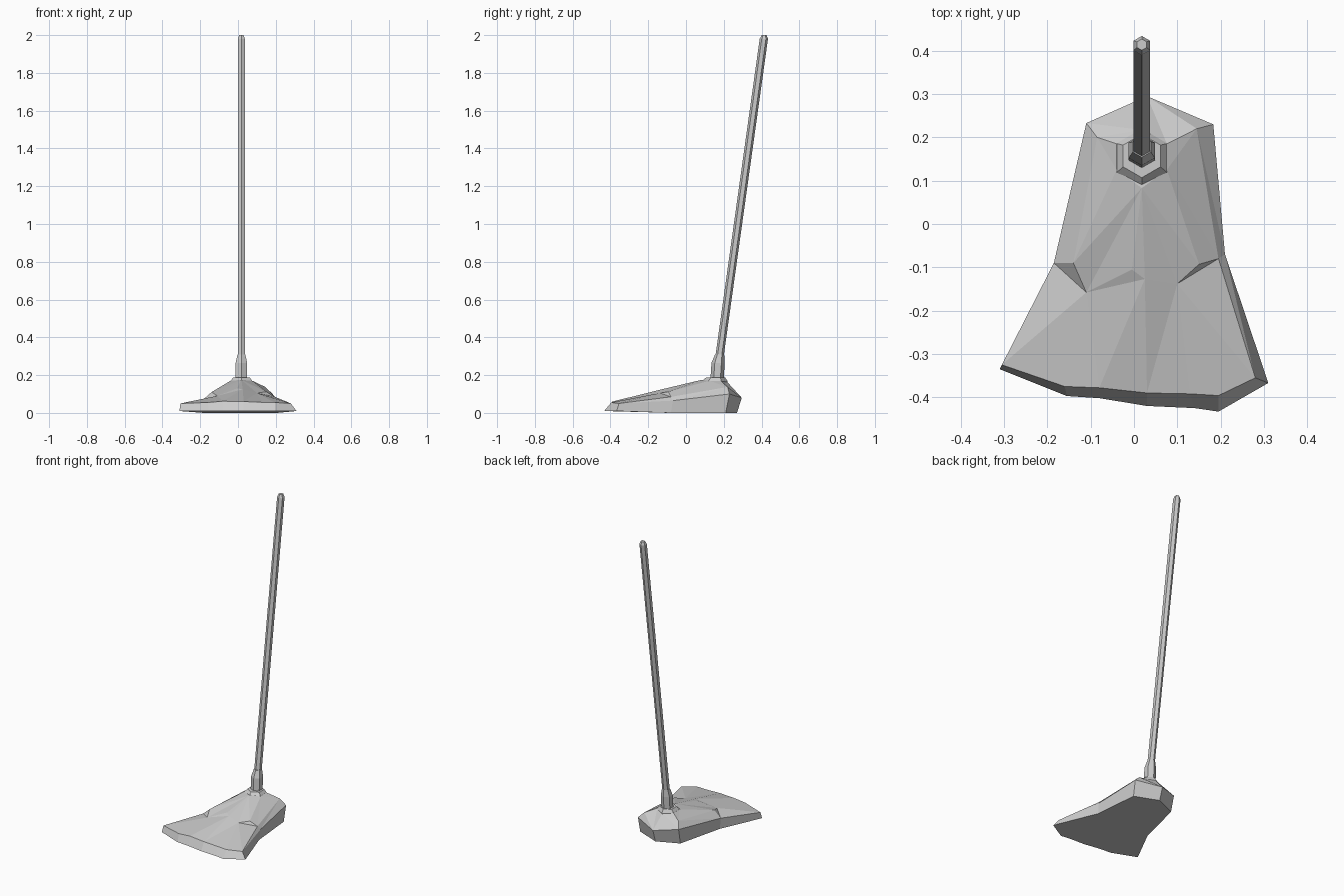
import bpy, bmesh, math
from mathutils import Vector
from mathutils.geometry import delaunay_2d_cdt

if "Cube" in bpy.data.objects:
    bpy.data.objects.remove(bpy.data.objects["Cube"])


def finish(bm, name):
    bmesh.ops.recalc_face_normals(bm, faces=bm.faces[:])
    mesh = bpy.data.meshes.new(name)
    bm.to_mesh(mesh)
    bm.free()
    obj = bpy.data.objects.new(name, mesh)
    bpy.context.collection.objects.link(obj)
    return obj


def hex_stack(name, rings):
    """Six-sided tube through rings of (y, z, radius), points facing +-y."""
    bm = bmesh.new()
    loops = []
    for y, z, r in rings:
        loops.append([bm.verts.new((0.018 + r * math.sin(i * math.pi / 3),
                                    y - r * math.cos(i * math.pi / 3), z)) for i in range(6)])
    for a, b in zip(loops, loops[1:]):
        for i in range(6):
            j = (i + 1) % 6
            bm.faces.new((a[i], a[j], b[j], b[i]))
    bm.faces.new(loops[0][::-1])
    bm.faces.new(loops[-1])
    return finish(bm, name)


# Sweeping head: bottom outline, rim outline, then crown points
bottom = [(-.31, -.335, .01), (-.155, -.397, .01), (-.08, -.402, .01), (.03, -.42, .01),
          (.14, -.425, .01), (.195, -.433, .01), (.31, -.367, .01), (.207, -.08, 0),
          (.18, .21, 0), (.03, .27, 0), (-.107, .21, 0), (-.18, -.09, 0)]
rim = [(-.305, -.325, .05), (-.16, -.375, .055), (-.08, -.378, .062), (.03, -.39, .06),
       (.13, -.392, .056), (.195, -.396, .055), (.28, -.355, .05), (.21, -.07, .065),
       (.183, .23, .10), (.03, .295, .08), (-.11, .233, .10), (-.185, -.09, .07)]
crown = [(.018, .083, .175), (-.11, -.158, .09), (-.005, -.105, .13), (.025, -.127, .125),
         (.10, -.138, .105), (.15, -.093, .112), (-.14, -.09, .11), (.195, -.08, .085),
         (.145, .22, .137), (-.085, .2, .137), (.076, .125, .17), (.076, .185, .17),
         (.018, .217, .165), (-.04, .185, .17), (-.04, .125, .17)]

top = [Vector(p) for p in rim + crown]
n = len(rim)
ridges = [(n, n + k) for k in range(1, 6)] + [(n + 7, n + 8), (n + 6, n + 9), (n + 7, 6), (n + 1, 0)]
_, _, faces, orig, _, _ = delaunay_2d_cdt(
    [p.xy for p in top], ridges, [list(range(n))], 1, 1e-5)[:6]

bm = bmesh.new()
low = [bm.verts.new(p) for p in bottom]
high = [bm.verts.new(p) for p in top]
bm.faces.new(low[::-1])
for i in range(n):
    j = (i + 1) % n
    bm.faces.new((low[i], low[j], high[j], high[i]))
for f in faces:
    bm.faces.new([high[orig[v][0]] for v in f])
finish(bm, "sweeping_head")

# Collar on top of the head
hex_stack("collar", [(.152, .14, .068), (.152, .168, .068), (.157, .188, .05)])

# Socket tapering onto the pole
hex_stack("socket", [(.164, .175, .035), (.17, .265, .035), (.178, .31, .024)])

# Long leaning pole with a chamfered tip
hex_stack("pole", [(.172, .26, .022), (.412, 1.98, .022), (.414, 2.0, .013)])
